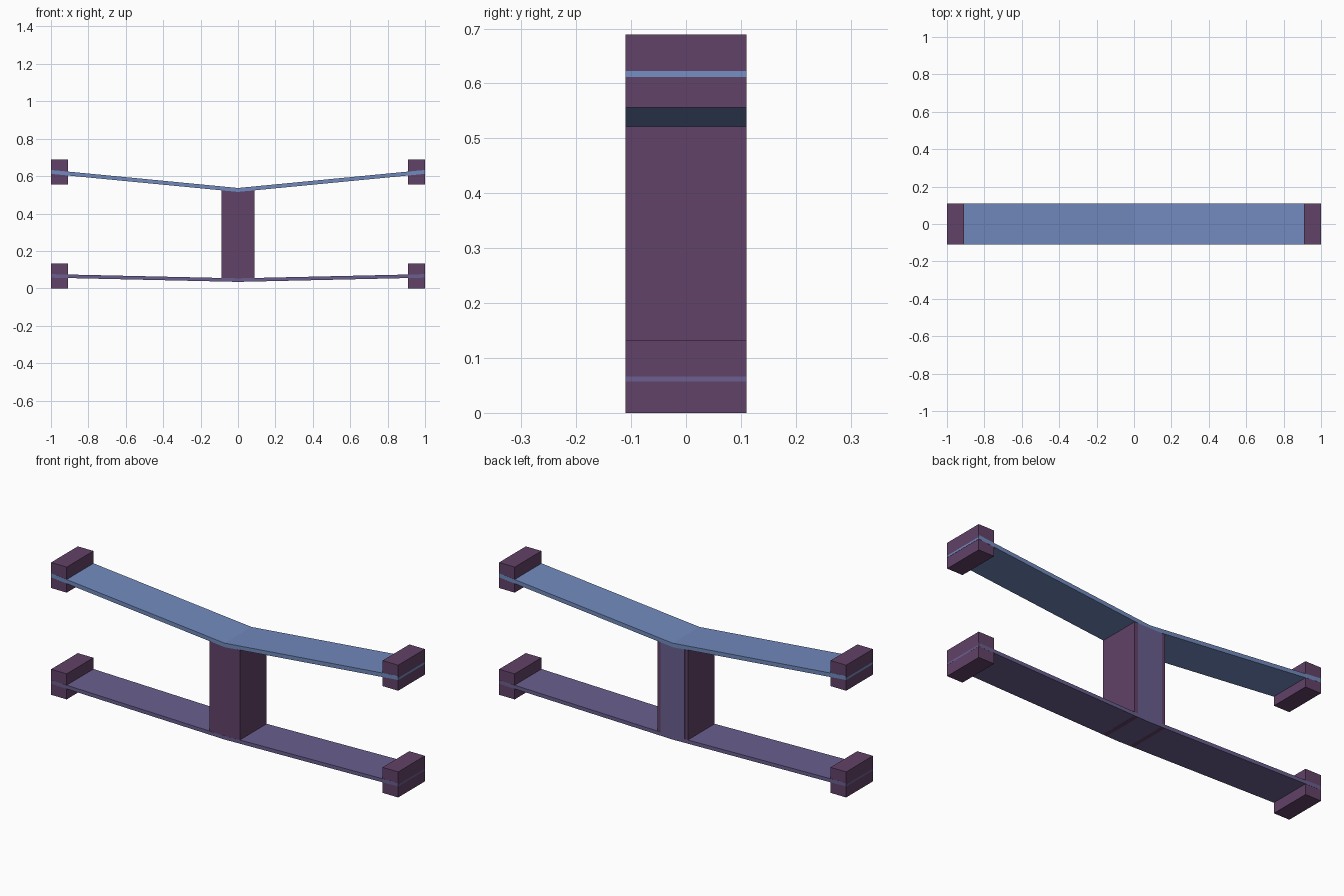
import bpy, bmesh, math

if "Cube" in bpy.data.objects:
    bpy.data.objects.remove(bpy.data.objects["Cube"])


def material(name, rgb):
    def linear(c):
        c /= 255
        return c / 12.92 if c <= 0.04045 else ((c + 0.055) / 1.055) ** 2.4
    mat = bpy.data.materials.new(name)
    mat.diffuse_color = (*[linear(c) for c in rgb], 1)
    mat.use_nodes = True
    mat.node_tree.nodes["Principled BSDF"].inputs["Base Color"].default_value = mat.diffuse_color
    return mat


PLUM = material("plum", (98, 66, 104))
BLUE = material("soft blue", (114, 138, 190))
VIOLET = material("slate violet", (106, 94, 142))


def prism(name, profile, y0, y1, mat):
    """Extrude an XZ profile from y0 to y1."""
    bm = bmesh.new()
    face = bm.faces.new([bm.verts.new((x, y0, z)) for x, z in profile])
    ext = bmesh.ops.extrude_face_region(bm, geom=[face])
    verts = [v for v in ext["geom"] if isinstance(v, bmesh.types.BMVert)]
    bmesh.ops.translate(bm, vec=(0, y1 - y0, 0), verts=verts)
    bmesh.ops.recalc_face_normals(bm, faces=bm.faces)
    mesh = bpy.data.meshes.new(name)
    bm.to_mesh(mesh)
    bm.free()
    mesh.materials.append(mat)
    obj = bpy.data.objects.new(name, mesh)
    bpy.context.collection.objects.link(obj)
    return obj


def box(name, x0, x1, y0, y1, z0, z1, mat):
    return prism(name, [(x0, z0), (x1, z0), (x1, z1), (x0, z1)], y0, y1, mat)


def bent_board(name, z_mid, z_tip, thickness, mat):
    """Shallow V board with ends cut square to its slope."""
    slope = math.atan(z_tip - z_mid)
    h = thickness / 2
    dx, dz, m = h * math.sin(slope), h * math.cos(slope), h / math.cos(slope)
    right = [(1 + dx, z_tip - dz), (1 - dx, z_tip + dz)]
    left = [(-x, z) for x, z in reversed(right)]
    prism(name, [(0, z_mid - m)] + right + [(0, z_mid + m)] + left,
          -0.1105, 0.1105, mat)


# Two bent boards
bent_board("upper_board", 0.526, 0.6225, 0.021, BLUE)
bent_board("lower_board", 0.044, 0.0665, 0.019, VIOLET)

# Centre post and its rear facing
box("centre_post", -0.088, 0.088, -0.11, 0.11, 0.036, 0.522, PLUM)
box("post_facing", -0.07, 0.07, 0.105, 0.1105, 0.04, 0.522, VIOLET)

# Blocks on the four board ends
for level, z in (("upper", 0.556), ("lower", 0.0)):
    for side, x in (("left", -1.0), ("right", 0.91)):
        box(f"{level}_{side}_block", x, x + 0.09, -0.11, 0.11, z, z + 0.133, PLUM)
